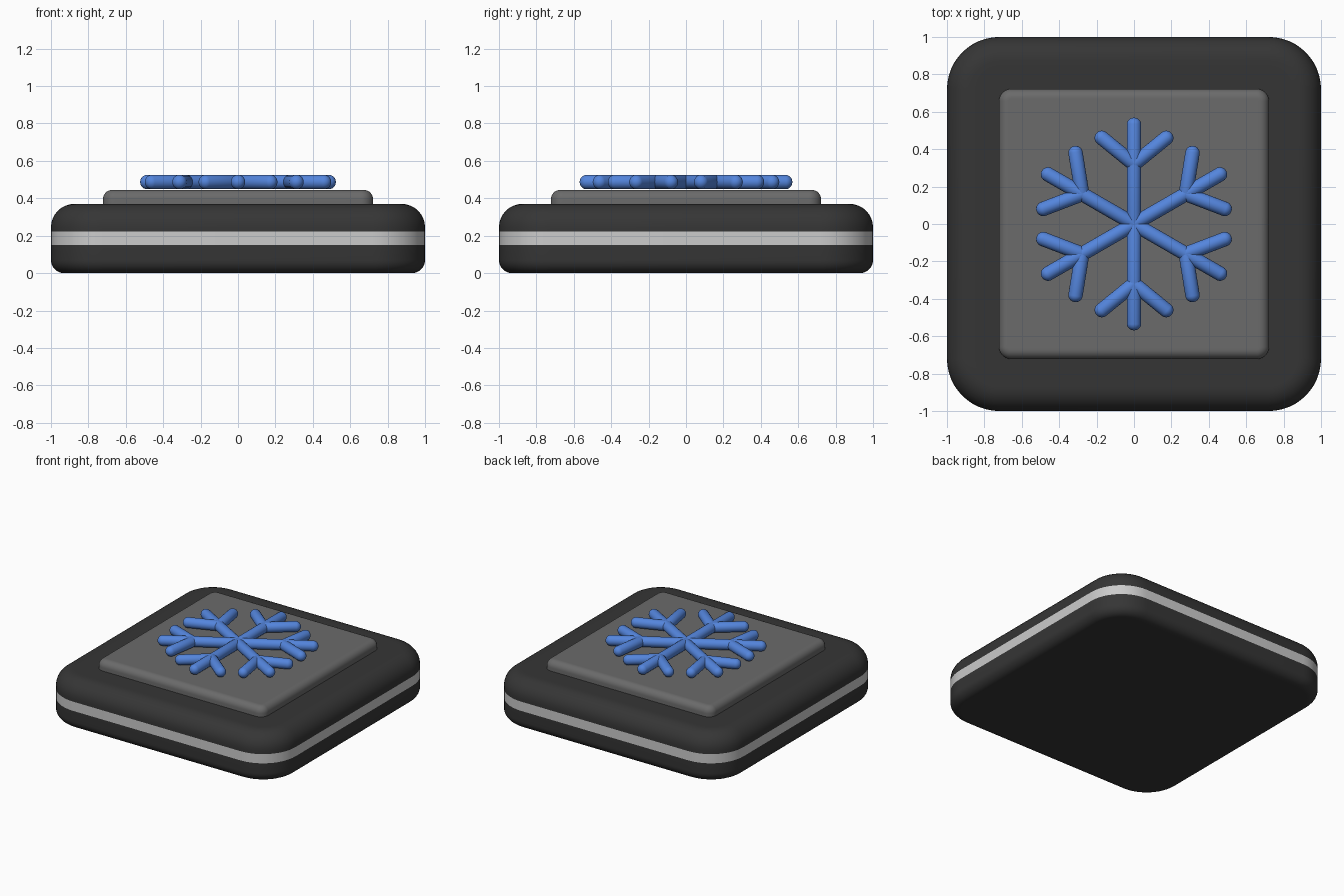
import bpy, bmesh, math
from mathutils import Vector, Matrix

if "Cube" in bpy.data.objects:
    bpy.data.objects.remove(bpy.data.objects["Cube"])


def material(name, rgb):
    m = bpy.data.materials.new(name)
    m.diffuse_color = (*rgb, 1.0)
    m.use_nodes = True
    m.node_tree.nodes["Principled BSDF"].inputs["Base Color"].default_value = m.diffuse_color
    return m


dark = material("dark grey", (0.036, 0.036, 0.036))
grey = material("mid grey", (0.145, 0.145, 0.145))
light = material("light grey", (0.60, 0.60, 0.60))
blue = material("snow blue", (0.088, 0.235, 0.72))


def finish(name, bm, mats):
    bmesh.ops.recalc_face_normals(bm, faces=bm.faces[:])
    me = bpy.data.meshes.new(name)
    bm.to_mesh(me)
    bm.free()
    for m in mats:
        me.materials.append(m)
    ob = bpy.data.objects.new(name, me)
    bpy.context.collection.objects.link(ob)
    bpy.context.view_layer.objects.active = ob
    ob.select_set(True)
    bpy.ops.object.shade_smooth_by_angle(angle=math.radians(35))
    ob.select_set(False)
    return ob


def rounded_square(half, radius, z, seg=12):
    pts = []
    for q in range(4):
        mid = math.pi / 4 + q * math.pi / 2
        c = (half - radius) * math.sqrt(2)
        for i in range(seg + 1):
            a = q * math.pi / 2 + i / seg * math.pi / 2
            pts.append((c * math.cos(mid) + radius * math.cos(a),
                        c * math.sin(mid) + radius * math.sin(a), z))
    return pts


def loft(half, radius, profile):
    """Stack rounded squares; profile holds (inset, z) pairs."""
    bm = bmesh.new()
    rings = [[bm.verts.new(p) for p in
              rounded_square(half - d, max(radius - d, 0.006), z)]
             for d, z in profile]
    n = len(rings[0])
    for a, b in zip(rings, rings[1:]):
        for i in range(n):
            j = (i + 1) % n
            bm.faces.new((a[i], a[j], b[j], b[i]))
    bm.faces.new(rings[0][::-1])
    bm.faces.new(rings[-1])
    return bm


def arc(r, z, top, n=8):
    """Quarter-round edge profile of radius r ending at height z."""
    out = []
    for i in range(n + 1):
        a = i / n * math.pi / 2
        d = r * (1 - math.cos(a))
        out.append((d, z - r + r * math.sin(a)) if top
                   else (d, z + r - r * math.sin(a)))
    return out if top else out[::-1]


# Rounded base with a light stripe round its side
body = loft(1.0, 0.28, [(0.09, 0.0)] + arc(0.07, 0.0, False)
            + [(0, 0.15), (0, 0.222)] + arc(0.125, 0.37, True) + [(0.15, 0.37)])
for f in body.faces:
    if 0.15 < f.calc_center_median().z < 0.222:
        f.material_index = 1
finish("base_body", body, [dark, light])

# Raised panel
pad = loft(0.722, 0.065, [(0, 0.36)] + arc(0.05, 0.445, True) + [(0.056, 0.445)])
finish("top_panel", pad, [grey])

# Snowflake made of round-ended rods
R, Z = 0.039, 0.487
flake = bmesh.new()


def rod(p, q):
    p, q = Vector((*p, Z)), Vector((*q, Z))
    d = q - p
    vs = bmesh.ops.create_uvsphere(flake, u_segments=20, v_segments=11, radius=R)["verts"]
    for v in vs:
        if v.co.z > 0:
            v.co.z += d.length
    rot = d.to_track_quat('Z', 'Y').to_matrix().to_4x4()
    bmesh.ops.transform(flake, matrix=Matrix.Translation(p) @ rot, verts=vs)


def turn(x, y, a):
    return (x * math.cos(a) - y * math.sin(a), x * math.sin(a) + y * math.cos(a))


for k in range(6):
    a = k * math.pi / 3
    rod((0, 0), turn(0, 0.53, a))
    for s in (-1, 1):
        rod(turn(0, 0.32, a), turn(s * 0.172, 0.46, a))
finish("snowflake", flake, [blue])
